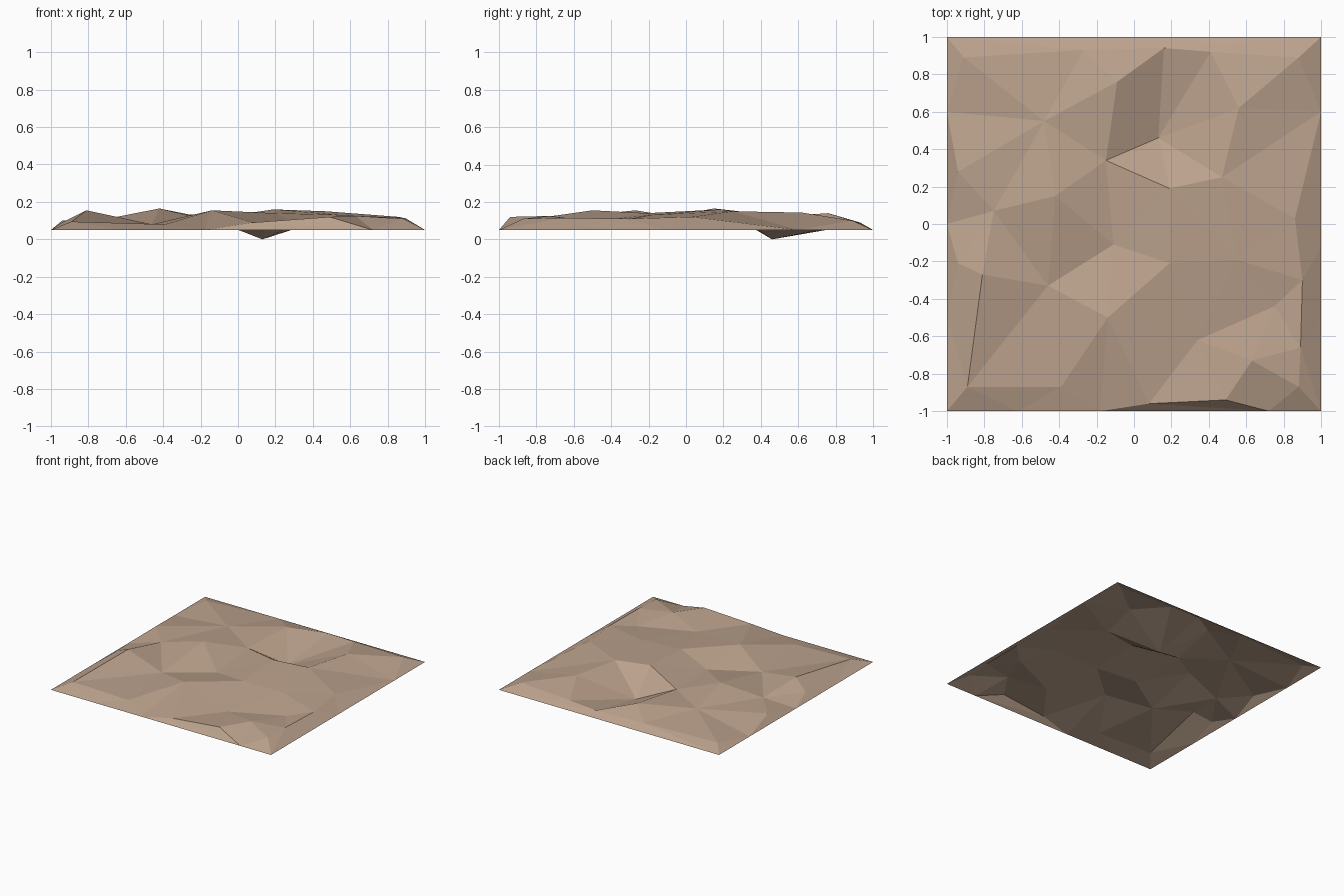
import bpy
from mathutils import Vector
from mathutils.geometry import delaunay_2d_cdt

EDGE_Z = 0.05

# Interior crests and hollows of the ground sheet (x, y, z)
points = [
    (-.91, .89, .085), (-.27, .93, .09), (.16, .94, .083), (.41, .92, .09), (.88, .89, .10),
    (-.09, .76, .14), (.56, .62, .143), (-.48, .55, .12), (-.15, .34, .11), (.13, .46, 0),
    (.19, .19, .16), (.47, .25, .15), (-.75, .07, .10), (-.42, .15, .165), (.86, .03, .12),
    (-.94, -.21, .09), (-.94, .28, .10), (-.81, -.27, .155), (-.11, -.11, .09),
    (-.46, -.33, .08), (.19, -.21, .14), (.55, -.19, .13), (.90, -.30, .11),
    (-.14, -.50, .155), (.75, -.44, .09), (.34, -.62, .085), (.63, -.73, .125),
    (.89, -.66, .115), (-.89, -.87, .095), (-.39, -.87, .08), (.08, -.96, .09),
    (.49, -.94, .12), (.88, -.87, .11),
]
# Creases that must stay as edges: the pit's spokes and the main ridges
creases = [(9, k) for k in (2, 3, 5, 6, 8, 10, 11)]
creases += [(12, 17), (17, 28), (23, 20), (19, 23), (19, 18), (18, 20), (14, 22), (22, 27),
            (12, 13), (17, 19), (8, 10), (10, 11), (19, 28), (23, 29)]

# Flat square outline, counter-clockwise
rim = [(-1, -1), (-.62, -1), (-.18, -1), (.72, -1), (1, -1), (1, -.5), (1, -.12),
       (1, .6), (1, 1), (-1, 1), (-1, .6), (-1, 0), (-1, -.5)]
first = len(points)
points += [(x, y, EDGE_Z) for x, y in rim]
creases += [(first + i, first + (i + 1) % len(rim)) for i in range(len(rim))]

# Triangulate in plan, then lift each point to its height
flat = [Vector(p[:2]) for p in points]
verts, _, faces, source, _, _ = delaunay_2d_cdt(flat, creases, [], 0, 1e-5)
coords = [(v.x, v.y, points[s[0]][2] if s else EDGE_Z) for v, s in zip(verts, source)]

mesh = bpy.data.meshes.new("ground_sheet")
mesh.from_pydata(coords, [], [f for f in faces])
ground = bpy.data.objects.new("ground_sheet", mesh)
bpy.context.collection.objects.link(ground)

# Sandy earth colour
earth = bpy.data.materials.new("sandy_earth")
earth.diffuse_color = (0.50, 0.36, 0.265, 1)
mesh.materials.append(earth)
